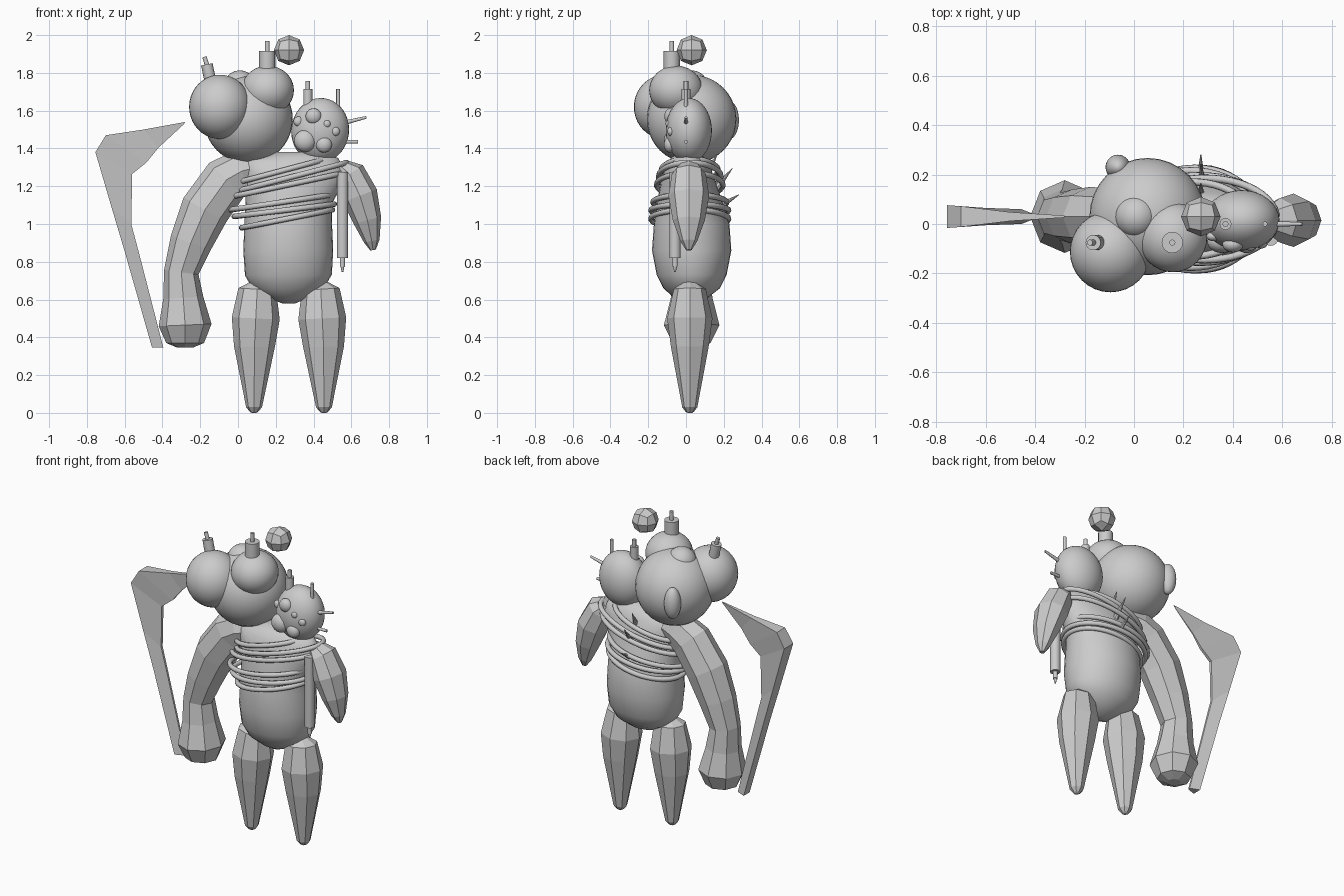
import bpy, bmesh, math
from mathutils import Vector, Matrix

if "Cube" in bpy.data.objects:
    bpy.data.objects.remove(bpy.data.objects["Cube"])

grey = bpy.data.materials.new("plain grey")
grey.diffuse_color = (0.6, 0.6, 0.6, 1)
grey.use_nodes = True
grey.node_tree.nodes["Principled BSDF"].inputs["Base Color"].default_value = grey.diffuse_color


def finish(name, bm, smooth):
    bmesh.ops.recalc_face_normals(bm, faces=bm.faces)
    me = bpy.data.meshes.new(name)
    bm.to_mesh(me)
    bm.free()
    me.materials.append(grey)
    for p in me.polygons:
        p.use_smooth = smooth
    ob = bpy.data.objects.new(name, me)
    bpy.context.collection.objects.link(ob)
    return ob


def skin(name, rings, smooth=False):
    """Bridge equal-length rings of points and cap both ends."""
    bm = bmesh.new()
    loops = [[bm.verts.new(p) for p in r] for r in rings]
    n = len(loops[0])
    for a, b in zip(loops, loops[1:]):
        for i in range(n):
            j = (i + 1) % n
            bm.faces.new((a[i], a[j], b[j], b[i]))
    bm.faces.new(loops[0])
    bm.faces.new(loops[-1])
    return finish(name, bm, smooth)


def limb(name, stations, sides=8, smooth=False):
    """Stations: x, y, z, radius in the front plane, radius in depth."""
    rings = []
    for k, (x, y, z, r, ry) in enumerate(stations):
        a, b = stations[max(k - 1, 0)], stations[min(k + 1, len(stations) - 1)]
        t = Vector((b[0] - a[0], 0, b[2] - a[2])).normalized()
        u = Vector((-t.z, 0, t.x))
        rings.append([Vector((x, y, z)) + u * r * math.cos(w) + Vector((0, ry * math.sin(w), 0))
                      for w in (2 * math.pi * i / sides for i in range(sides))])
    return skin(name, rings, smooth)


def ball(name, c, s, tilt=0.0):
    bm = bmesh.new()
    m = Matrix.Translation(c) @ Matrix.Rotation(tilt, 4, 'Y') @ Matrix.Diagonal((*s, 1))
    bmesh.ops.create_uvsphere(bm, u_segments=32, v_segments=20, radius=1, matrix=m)
    return finish(name, bm, True)


def rod(name, a, b, r1, r2=None, sides=16):
    a, b = Vector(a), Vector(b)
    bm = bmesh.new()
    m = Matrix.Translation((a + b) / 2) @ (b - a).to_track_quat('Z', 'Y').to_matrix().to_4x4()
    bmesh.ops.create_cone(bm, cap_ends=True, segments=sides, radius1=r1,
                          radius2=r1 if r2 is None else r2, depth=(b - a).length, matrix=m)
    ob = finish(name, bm, True)
    bpy.context.view_layer.objects.active = ob
    ob.select_set(True)
    bpy.ops.object.shade_smooth_by_angle(angle=math.radians(40))
    ob.select_set(False)
    return ob


# Torso
torso = limb("torso", [
    (.27, .02, .578, .03, .03), (.27, .025, .61, .11, .09), (.268, .03, .66, .19, .15),
    (.267, .03, .73, .23, .185), (.266, .03, .86, .238, .21), (.266, .03, 1.0, .232, .2),
    (.27, .02, 1.13, .23, .17), (.285, .01, 1.24, .265, .14), (.3, .01, 1.31, .275, .115),
    (.3, .01, 1.35, .23, .09), (.3, .01, 1.38, .12, .05)], 32, True)

# Legs, mirrored about the torso centre line
for name, s in (("left_leg", -1), ("right_leg", 1)):
    limb(name, [(.27 + s * dx, .02, z, r, ry) for dx, z, r, ry in (
        (.165, .69, .04, .04), (.168, .655, .1, .085), (.176, .5, .127, .12),
        (.183, .35, .108, .1), (.185, .03, .042, .04), (.185, .006, .022, .022),
        (.185, 0, .012, .012))])

# Large arm with a club-like hand
limb("large_arm", [
    (.10, .03, 1.30, .08, .08), (.02, .03, 1.28, .115, .1), (-.06, .03, 1.235, .128, .11),
    (-.175, .03, 1.075, .13, .12), (-.25, .03, .9, .112, .11), (-.30, .03, .745, .092, .095),
    (-.29, .03, .61, .106, .11), (-.28, .03, .465, .14, .147), (-.28, .03, .37, .1, .1),
    (-.28, .03, .345, .04, .04)])

# Small arm
limb("small_arm", [
    (.54, .015, 1.31, .04, .05), (.59, .015, 1.265, .085, .09), (.645, .015, 1.15, .096, .108),
    (.685, .015, 1.02, .075, .085), (.708, .015, .91, .042, .045), (.715, .015, .862, .015, .015)])

# Curved blade: thick outer edge, thin inner edge
blade = [(-.28, 1.54, -.29, 1.525, .004), (-.5, 1.50, -.42, 1.405, .018),
         (-.70, 1.47, -.485, 1.325, .042), (-.755, 1.38, -.56, 1.265, .046),
         (-.67, 1.09, -.565, 1.0, .04), (-.6, .855, -.525, .85, .035),
         (-.455, .345, -.395, .345, .03)]
skin("hook_blade", [[(xo, .03 - t, zo), (xo, .03 + t, zo), (xi, .03 + .2 * t, zi), (xi, .03 - .2 * t, zi)]
                    for xo, zo, xi, zi, t in blade])

# Clustered heads
ball("main_head", (.055, .03, 1.555), (.235, .237, .235))
ball("crown_bump", (.01, .03, 1.725), (.088, .088, .088))
ball("left_head", (-.095, -.112, 1.62), (.164, .164, .17))
ball("middle_head", (.157, -.053, 1.708), (.139, .142, .13))
ball("back_lump", (-.065, .23, 1.55), (.05, .05, .1))
ball("small_head", (.435, .015, 1.495), (.153, .122, .172), .12)

# Eyes pressed into the front of the small head
for i, (x, z, r) in enumerate(((.40, 1.57, .042), (.32, 1.543, .026), (.47, 1.53, .02),
                               (.515, 1.49, .024), (.355, 1.44, .058), (.455, 1.42, .042))):
    q = ((x - .435) / .153) ** 2 + ((z - 1.495) / .172) ** 2
    y = .015 - .122 * math.sqrt(max(0, 1 - q))
    ball(f"eye_{i + 1}", (x, y + .008, z), (r, r * .75, r))

# Candles with wicks
for name, base, top, tip, r, w in (
        ("left_candle", (-.145, -.075, 1.75), (-.165, -.075, 1.845), (-.178, -.075, 1.885), .031, .012),
        ("middle_candle", (.155, -.075, 1.8), (.155, -.075, 1.915), (.155, -.075, 1.97), .043, .012),
        ("small_candle", (.37, 0, 1.6), (.37, 0, 1.715), (.37, 0, 1.758), .024, .012)):
    rod(name, base, top, r)
    rod(name + "_wick", top, tip, w)

# Pins in the small head
rod("top_pin", (.53, 0, 1.58), (.53, 0, 1.715), .01)
rod("upper_pin", (.54, 0, 1.53), (.68, 0, 1.565), .013, .007)
rod("lower_pin", (.52, 0, 1.435), (.635, 0, 1.435), .009)

# Floating faceted orb: a subdivided cube pushed to a sphere
bm = bmesh.new()
bmesh.ops.create_cube(bm, size=2)
bmesh.ops.subdivide_edges(bm, edges=bm.edges[:], cuts=1, use_grid_fill=True)
for v in bm.verts:
    v.co = v.co.normalized() * .08 + Vector((.27, .03, 1.92))
finish("floating_orb", bm, False)

# Hanging tube with nozzle
rod("tube_body", (.553, -.058, .82), (.553, -.058, 1.275), .03)
rod("tube_nozzle", (.553, -.058, .775), (.553, -.058, .82), .014)
rod("tube_tip", (.553, -.058, .745), (.553, -.058, .775), .004, .01)

# Ropes: tilted loops round the chest
for i, (xl, zl, xr, zr, ry) in enumerate((
        (.0, 1.22, .47, 1.345, .15), (.0, 1.175, .575, 1.325, .165), (-.03, 1.145, .56, 1.27, .175),
        (-.04, 1.075, .50, 1.155, .195), (-.02, 1.04, .51, 1.105, .205), (.02, .98, .5, 1.075, .205))):
    cu = bpy.data.curves.new(f"rope_{i + 1}", 'CURVE')
    cu.dimensions = '3D'
    cu.bevel_depth = .015
    cu.bevel_resolution = 2
    sp = cu.splines.new('POLY')
    sp.points.add(47)
    sp.use_cyclic_u = True
    for k, p in enumerate(sp.points):
        a = 2 * math.pi * k / 48
        f = (1 + math.cos(a)) / 2
        p.co = (xl + (xr - xl) * f, .02 + ry * math.sin(a), zl + (zr - zl) * f, 1)
    cu.materials.append(grey)
    ob = bpy.data.objects.new(f"rope_{i + 1}", cu)
    bpy.context.collection.objects.link(ob)

# Thorns on the back
for i, (a, b) in enumerate((((.27, .10, 1.24), (.27, .165, 1.37)), ((.28, .13, 1.15), (.27, .245, 1.295)),
                            ((.27, .14, 1.07), (.27, .28, 1.155)))):
    rod(f"back_thorn_{i + 1}", a, b, .024, .002, 8)
